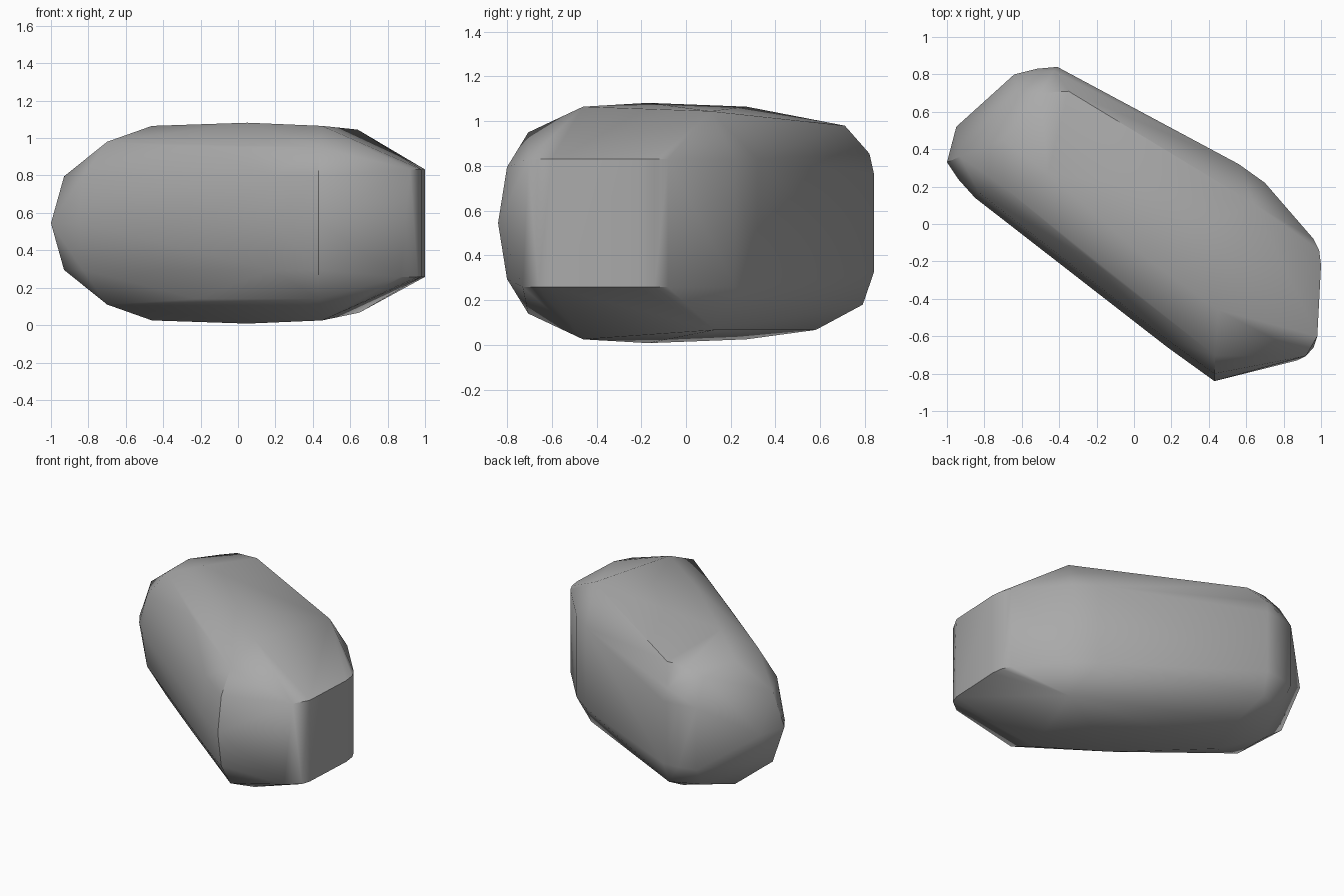
import bpy
import bmesh
import math

default_cube = bpy.data.objects.get("Cube")
if default_cube:
    bpy.data.objects.remove(default_cube, do_unlink=True)

MIDDLE = 0.545

# Flat stone colour
stone = bpy.data.materials.new("stone grey")
stone.use_nodes = True
grey = (0.4, 0.4, 0.4, 1.0)
stone.diffuse_color = grey
stone.node_tree.nodes["Principled BSDF"].inputs["Base Color"].default_value = grey

bm = bmesh.new()


def belt(rise, outline, above=True, below=True):
    """Add a plan outline at a distance above and below the waist."""
    for x, y in outline:
        if above:
            bm.verts.new((x, y, MIDDLE + rise))
        if below:
            bm.verts.new((x, y, MIDDLE - rise))


# Waist: bulging long side and rounded end
belt(0, [(0.43, -0.84), (0.18, -0.66), (-0.85, 0.14), (-0.94, 0.24),
         (-1, 0.33), (-0.95, 0.52)], below=False)

# Upright long wall and its rounded far corner
belt(0.22, [(-0.41, 0.84), (-0.52, 0.83), (-0.64, 0.8)])
belt(0.285, [(0.7, 0.22), (0.56, 0.32)])

# Blunt cut end
belt(0.287, [(0.98, -0.6), (1, -0.22), (0.99, -0.14), (0.96, -0.08)])
belt(0.287, [(0.92, -0.705)], below=False)
belt(0.287, [(0.87, -0.73), (0.96, -0.66)], above=False)

# Bulge of the curved side and rounded end
belt(0.25, [(0.43, -0.8), (0.18, -0.62), (-0.83, 0.17), (-0.93, 0.36)])

# Shoulders of the curved side
belt(0.405, [(0.435, -0.705), (-0.22, -0.2)])
belt(0.435, [(-0.7, 0.2), (-0.7, 0.45)])

# Creases along the top and bottom of the long wall
belt(0.5, [(0.64, 0.11)], below=False)
belt(0.478, [(0.65, 0.13), (-0.38, 0.58)], above=False)
belt(0.435, [(-0.35, 0.71), (-0.5, 0.7)], below=False)
belt(0.31, [(-0.43, 0.82)], below=False)
belt(0.365, [(-0.42, 0.79), (-0.62, 0.7)], above=False)
belt(0.39, [(-0.63, 0.695)], below=False)

# Gently domed crown and underside
belt(0.52, [(0.45, -0.46), (-0.46, 0.27)])
belt(0.537, [(0.05, -0.17)])

# Wrap the outlines in one faceted skin
hull = bmesh.ops.convex_hull(bm, input=bm.verts[:])
loose = {g for g in hull["geom_interior"] + hull["geom_unused"]
         if isinstance(g, bmesh.types.BMVert)}
bmesh.ops.delete(bm, geom=[v for v in loose if v.is_valid], context="VERTS")
bmesh.ops.recalc_face_normals(bm, faces=bm.faces[:])

mesh = bpy.data.meshes.new("boulder")
bm.to_mesh(mesh)
bm.free()
mesh.materials.append(stone)
boulder = bpy.data.objects.new("boulder", mesh)
bpy.context.collection.objects.link(boulder)

# Soft shading with crisp edges at the strong creases
bpy.ops.object.select_all(action="DESELECT")
boulder.select_set(True)
bpy.context.view_layer.objects.active = boulder
bpy.ops.object.shade_smooth_by_angle(angle=math.radians(35))
